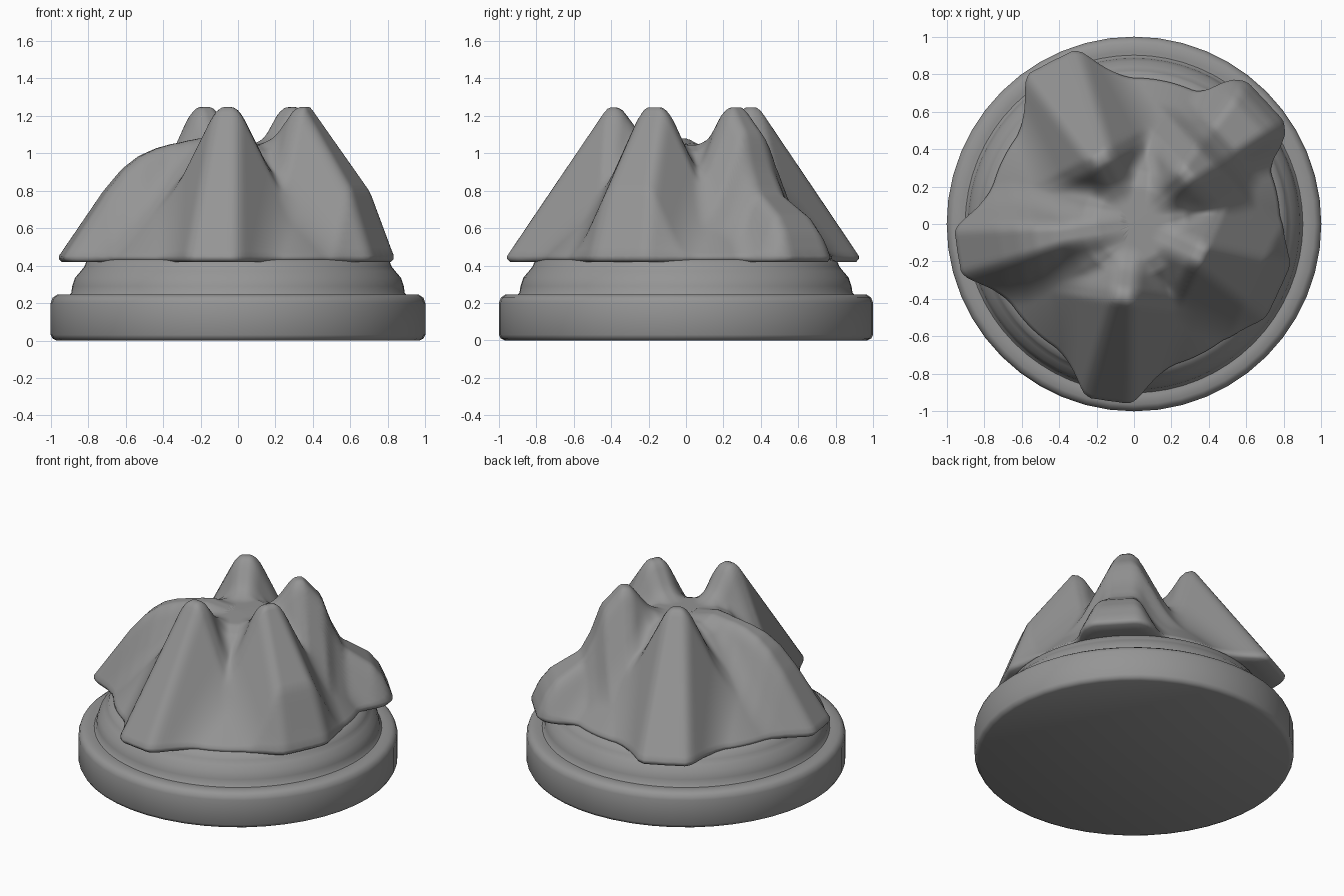
import bpy, bmesh, math

if "Cube" in bpy.data.objects:
    bpy.data.objects.remove(bpy.data.objects["Cube"])

# Dark grey shared by every part
GREY = bpy.data.materials.new("dark_grey")
GREY.diffuse_color = (0.3, 0.3, 0.3, 1)
GREY.use_nodes = True
GREY.node_tree.nodes["Principled BSDF"].inputs["Base Color"].default_value = GREY.diffuse_color


def make_object(name, bm, angle):
    bmesh.ops.recalc_face_normals(bm, faces=bm.faces)
    mesh = bpy.data.meshes.new(name)
    bm.to_mesh(mesh)
    bm.free()
    mesh.materials.append(GREY)
    obj = bpy.data.objects.new(name, mesh)
    bpy.context.collection.objects.link(obj)
    bpy.ops.object.select_all(action='DESELECT')
    obj.select_set(True)
    bpy.context.view_layer.objects.active = obj
    bpy.ops.object.shade_smooth_by_angle(angle=math.radians(angle))
    return obj


def skin(bm, rings):
    """Bridge consecutive closed rings of points and cap both ends."""
    loops = [[bm.verts.new(p) for p in ring] for ring in rings]
    n = len(loops[0])
    for a, b in zip(loops, loops[1:]):
        for i in range(n):
            j = (i + 1) % n
            bm.faces.new((a[i], a[j], b[j], b[i]))
    bm.faces.new(loops[0])
    bm.faces.new(loops[-1])


def lathe(name, profile, segments):
    bm = bmesh.new()
    angles = [2 * math.pi * i / segments for i in range(segments)]
    skin(bm, [[(r * math.cos(a), r * math.sin(a), z) for a in angles] for r, z in profile])
    return make_object(name, bm, 50)


def interpolate(points, x):
    """Piecewise linear curve that keeps its end slopes."""
    for (x0, y0), (x1, y1) in zip(points, points[1:]):
        if x <= x1:
            break
    return y0 + (y1 - y0) * (x - x0) / (x1 - x0)


def smooth_max(a, b, k):
    t = max(k - abs(a - b), 0) / k
    return max(a, b) + t * t * k / 4


# Round base with softened rims
lathe("base_disc", [(0.97, 0.0), (0.99, 0.01), (1.0, 0.03), (1.0, 0.2), (0.99, 0.228),
                    (0.965, 0.245), (0.92, 0.245), (0.86, 0.24)], 48)

# Stepped collar between base and crown
lathe("collar", [(0.91, 0.235), (0.89, 0.255), (0.885, 0.29), (0.87, 0.335), (0.84, 0.37),
                 (0.82, 0.395), (0.81, 0.42), (0.76, 0.44)], 64)

# Crown ridges: direction, half width at the tip and foot, radial profile
INNER = [(0.19, 1.02), (0.34, 1.22), (0.37, 1.24)]
RIDGES = [
    (-98, 0.055, 0.13, INNER + [(0.41, 1.24), (0.43, 1.225), (0.95, 0.45)]),
    (-25, 0.06, 0.18, INNER + [(0.41, 1.24), (0.72, 0.8), (0.85, 0.45)]),
    (43, 0.055, 0.15, INNER + [(0.41, 1.24), (0.53, 1.1), (0.59, 0.92), (0.66, 0.78),
                               (0.84, 0.66), (0.91, 0.57), (0.96, 0.45)]),
    (117, 0.055, 0.15, INNER + [(0.41, 1.24), (0.43, 1.225), (0.97, 0.45)]),
    (189, 0.06, 0.13, [(0.1, 1.0), (0.2, 1.05), (0.35, 1.045), (0.44, 1.02), (0.53, 0.98),
                       (0.62, 0.91), (0.72, 0.79), (0.95, 0.45)]),
]
VALLEY = [(0.0, 1.05), (0.2, 1.045), (0.28, 1.01), (0.36, 0.93), (0.78, 0.45)]


def height(r, a):
    z = interpolate(VALLEY, r)
    for direction, tip, foot, profile in RIDGES:
        d = a - math.radians(direction)
        u, v = r * math.cos(d), abs(r * math.sin(d))
        if u <= 0.05:
            continue
        width = tip + (foot - tip) * max(0, (u - 0.4) / 0.55)
        side = smooth_max(0, v - width, 0.04) - 0.003
        z = smooth_max(z, interpolate(profile, u) - 2.0 * side, 0.12)
    return z


def foot_radius(a):
    """Outermost radius where the crown comes down to its rim."""
    r = 1.1
    while height(r, a) < 0.45:
        r -= 0.002
    return r


# Crown: a ridged dome whose ridges overhang the collar
ANGLES = [2 * math.pi * i / 260 for i in range(260)]
FEET = [foot_radius(a) for a in ANGLES]
STEPS = 50
rings = []
for step in range(1, STEPS + 1):
    s = step / STEPS
    rings.append([(s * f * math.cos(a), s * f * math.sin(a), height(s * f, a))
                  for a, f in zip(ANGLES, FEET)])
for inset, z in ((0.0, 0.435), (0.015, 0.42), (0.12, 0.42)):
    rings.append([((f - inset) * math.cos(a), (f - inset) * math.sin(a), z)
                  for a, f in zip(ANGLES, FEET)])
bm = bmesh.new()
skin(bm, rings)
make_object("ridged_crown", bm, 70)
